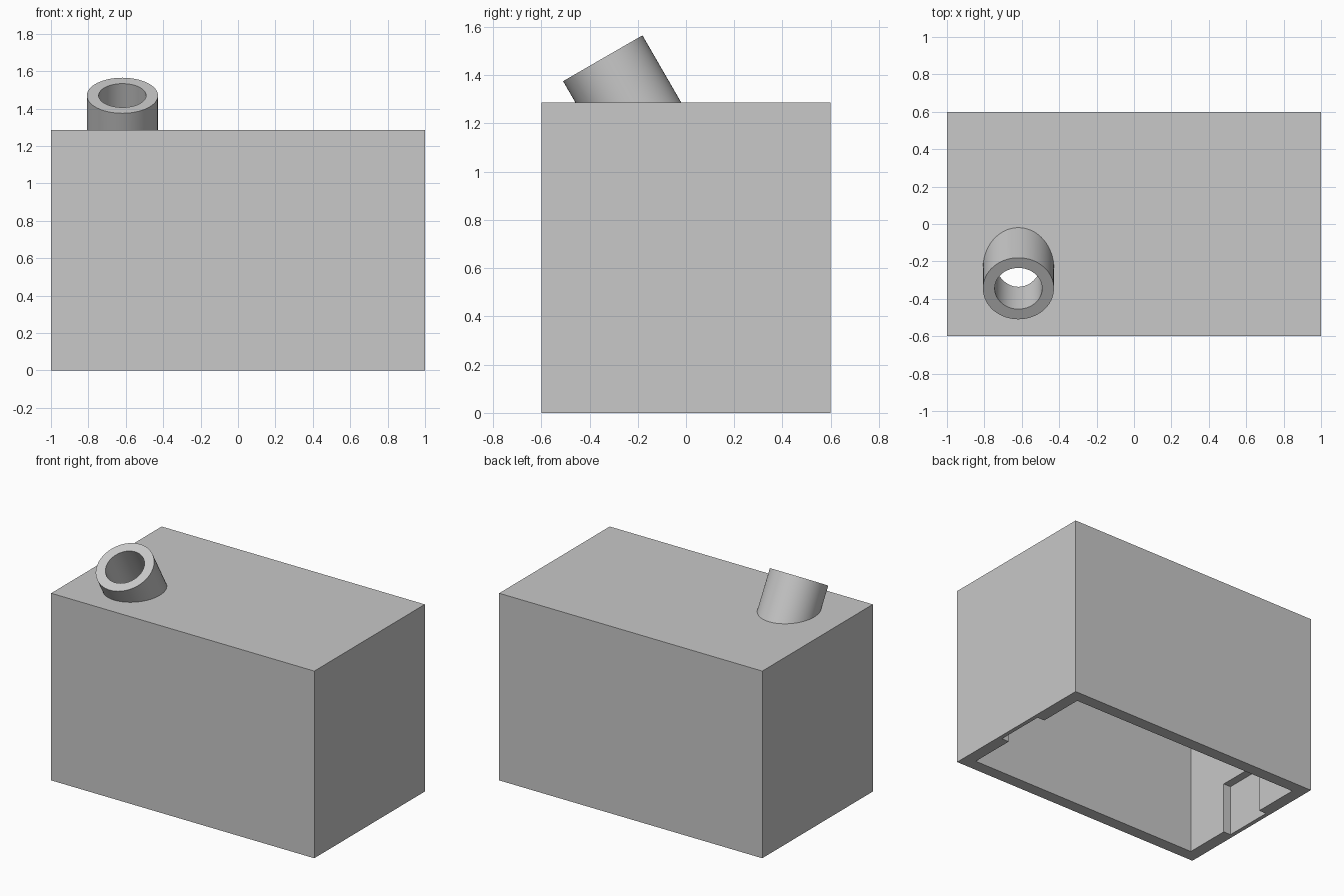
import bpy
import math
from mathutils import Vector, Matrix

old = bpy.data.objects.get("Cube")
if old:
    bpy.data.objects.remove(old, do_unlink=True)

LENGTH, DEPTH, HEIGHT = 2.0, 1.2, 1.286
WALL = 0.086
NOTCH_SIZE, NOTCH_DEPTH = 0.36, 0.057
TILT = math.radians(30)
RIM = Vector((-0.618, -0.345, 1.47))
AXIS = Vector((0, -math.sin(TILT), math.cos(TILT)))

grey = bpy.data.materials.new("plain_grey")
grey.use_nodes = True
grey.diffuse_color = (0.58, 0.58, 0.58, 1)
grey.node_tree.nodes["Principled BSDF"].inputs["Base Color"].default_value = (0.58, 0.58, 0.58, 1)


def box(name, low, high):
    low, high = Vector(low), Vector(high)
    bpy.ops.mesh.primitive_cube_add(size=1)
    ob = bpy.context.object
    ob.name = name
    ob.data.transform(Matrix.Translation((low + high) / 2) @ Matrix.Diagonal((*(high - low), 1)))
    ob.data.materials.append(grey)
    return ob


def tilted_cylinder(name, radius, above, below):
    """Cylinder along the spout axis, measured from the rim."""
    bpy.ops.mesh.primitive_cylinder_add(
        vertices=64, radius=radius, depth=above + below,
        location=RIM + AXIS * (above - below) / 2, rotation=(TILT, 0, 0))
    ob = bpy.context.object
    ob.name = name
    ob.data.materials.append(grey)
    return ob


def combine(target, tool, operation):
    mod = target.modifiers.new(tool.name, 'BOOLEAN')
    mod.operation = operation
    mod.solver = 'EXACT'
    mod.object = tool
    tool.hide_render = True
    bpy.context.view_layer.objects.active = target
    bpy.ops.object.modifier_apply(modifier=mod.name)
    bpy.data.objects.remove(tool, do_unlink=True)


# Outer body with the tilted spout joined to its roof
hx, hy = LENGTH / 2, DEPTH / 2
cover = box("hollow_cover_with_spout", (-hx, -hy, 0), (hx, hy, HEIGHT))
combine(cover, tilted_cylinder("spout", 0.19, 0, 0.4), 'UNION')

# Cavity, open at the bottom
combine(cover, box("cavity", (WALL - hx, WALL - hy, -0.2),
                   (hx - WALL, hy - WALL, HEIGHT - WALL)), 'DIFFERENCE')

# Shallow square notches inside both end walls
for side in (-1, 1):
    ends = sorted((side * (hx - WALL - 0.1), side * (hx - WALL + NOTCH_DEPTH)))
    combine(cover, box("notch", (ends[0], -NOTCH_SIZE / 2, -0.2),
                       (ends[1], NOTCH_SIZE / 2, NOTCH_SIZE)), 'DIFFERENCE')

# Bore through the spout and roof
combine(cover, tilted_cylinder("bore", 0.127, 0.1, 0.55), 'DIFFERENCE')

# Smooth round walls, sharp edges
bpy.ops.object.select_all(action='DESELECT')
cover.select_set(True)
bpy.context.view_layer.objects.active = cover
bpy.ops.object.shade_smooth_by_angle(angle=math.radians(30))
